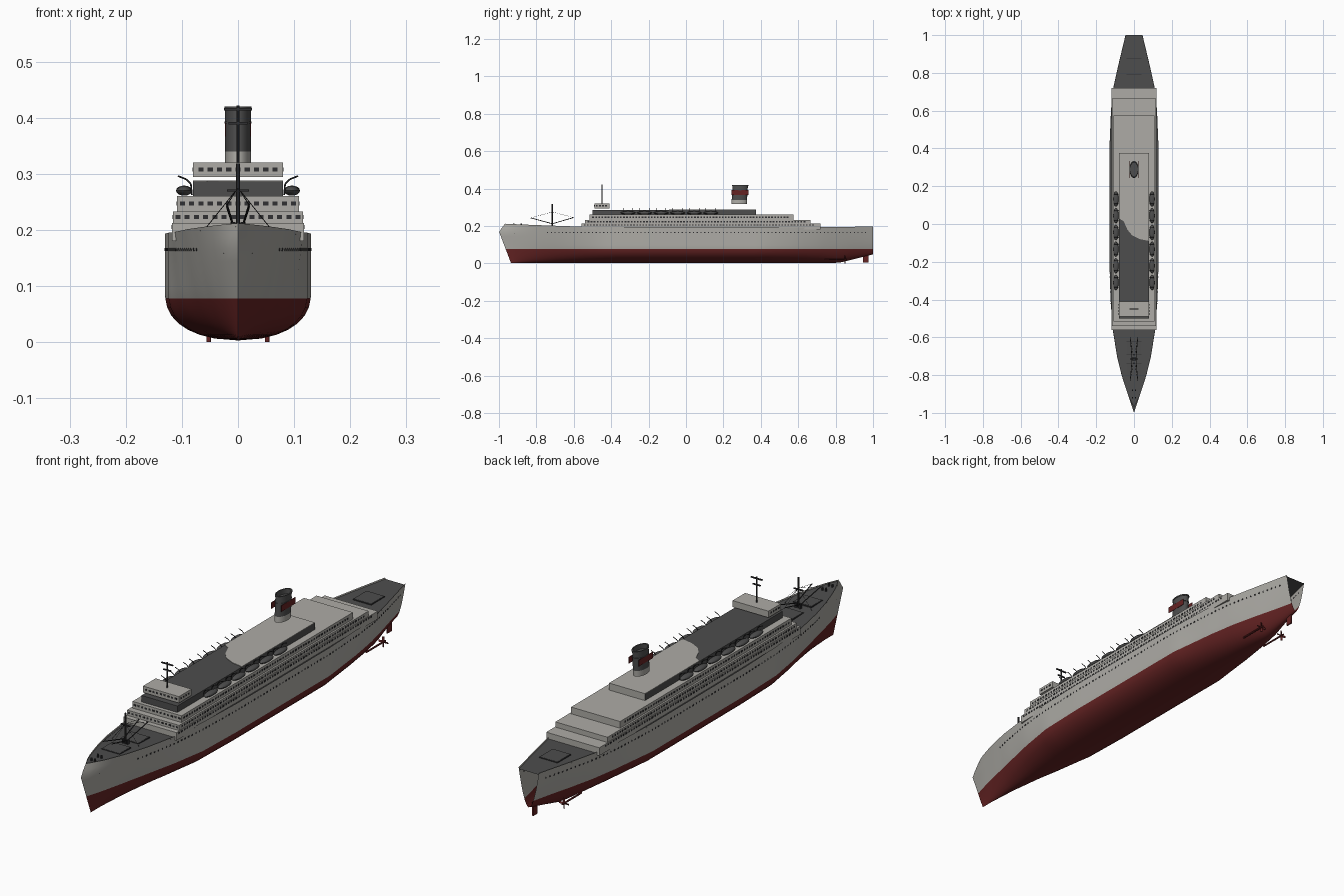
import bpy, bmesh, math
from mathutils import Vector, Matrix

cube = bpy.data.objects.get("Cube")
if cube:
    bpy.data.objects.remove(cube)


def material(name, rgb):
    m = bpy.data.materials.new(name)
    m.use_nodes = True
    m.diffuse_color = (*rgb, 1)
    m.node_tree.nodes["Principled BSDF"].inputs["Base Color"].default_value = (*rgb, 1)
    return m


LIGHT = material("light grey paint", (0.42, 0.41, 0.38))
DARK = material("dark grey", (0.075, 0.075, 0.075))
RED = material("dark red", (0.13, 0.017, 0.017))
BLACK = material("charcoal", (0.03, 0.03, 0.032))


def finish(name, bm, mats, smooth=False):
    mesh = bpy.data.meshes.new(name)
    bm.to_mesh(mesh)
    bm.free()
    for m in mats:
        mesh.materials.append(m)
    ob = bpy.data.objects.new(name, mesh)
    bpy.context.collection.objects.link(ob)
    if smooth:
        bpy.ops.object.select_all(action='DESELECT')
        ob.select_set(True)
        bpy.context.view_layer.objects.active = ob
        bpy.ops.object.shade_smooth_by_angle(angle=math.radians(40))
    return ob


def add_box(bm, x0, x1, y0, y1, z0, z1):
    m = Matrix.Translation(((x0 + x1) / 2, (y0 + y1) / 2, (z0 + z1) / 2))
    bmesh.ops.create_cube(bm, size=1, matrix=m @ Matrix.Diagonal((x1 - x0, y1 - y0, z1 - z0, 1)))


def box(name, mat, *dims):
    bm = bmesh.new()
    add_box(bm, *dims)
    return finish(name, bm, [mat])


def add_rod(bm, a, b, r, sides=6):
    a, b = Vector(a), Vector(b)
    rot = (b - a).to_track_quat('Z', 'Y').to_matrix().to_4x4()
    bmesh.ops.create_cone(bm, cap_ends=True, segments=sides, radius1=r, radius2=r,
                          depth=(b - a).length, matrix=Matrix.Translation((a + b) / 2) @ rot)


def lerp(table, v):
    for (a, p), (b, q) in zip(table, table[1:]):
        if v <= b:
            return p + (q - p) * max(0, v - a) / (b - a)
    return table[-1][1]


# Hull lines
BEAM = [(-1, 0), (-0.95, .02), (-0.9, .037), (-0.8, .066), (-0.7, .09), (-0.55, .114), (-0.4, .124),
        (-0.2, .13), (0.4, .13), (0.6, .122), (0.72, .11), (0.85, .081), (1, .045)]
SHEER = [(-1, .212), (-0.75, .203), (-0.55, .196), (0, .192), (0.6, .192), (1, .197)]
KEEL = [(-1, .003), (0.82, .003), (1, .048)]
FULLNESS = [(-1, 0), (-0.75, .3), (-0.4, 1), (0.4, 1), (0.8, .4), (1, .1)]
RAKE = [(0, .065), (.17, 0), (.212, .032)]
WATERLINE = 0.078


def half_width(y, z):
    keel, top = lerp(KEEL, y), lerp(SHEER, y)
    u = min(1, max(0, (z - keel) / (top - keel)))
    full = (1 - (1 - min(1, u / 0.45)) ** 2.4) ** (1 / 2.1)
    b = lerp(FULLNESS, y)
    return lerp(BEAM, y) * (b * full + (1 - b) * u ** 0.6)


def hull_y(y, z):
    s = max(0, min(1, (-0.75 - y) / 0.25))
    return y + s * s * lerp(RAKE, z)


bm = bmesh.new()
stations = [-1 + 2 * i / 60 for i in range(61)]
for side in (1, -1):
    rings = []
    for y in stations:
        keel, top = lerp(KEEL, y), lerp(SHEER, y)
        zs = [keel + (WATERLINE - keel) * (k / 7) ** 1.6 for k in range(7)]
        zs += [WATERLINE + (top - WATERLINE) * k / 6 for k in range(7)]
        rings.append([bm.verts.new((side * half_width(y, z), hull_y(y, z), z)) for z in zs])
    for p, q in zip(rings, rings[1:]):
        for k in range(len(p) - 1):
            quad = [p[k], q[k], q[k + 1], p[k + 1]]
            f = bm.faces.new(quad if side > 0 else quad[::-1])
            f.material_index = 1 if k < 7 else 0
bmesh.ops.remove_doubles(bm, verts=bm.verts, dist=0.0002)
finish("hull", bm, [LIGHT, RED], True)

# Main deck inside the bulwark
bm = bmesh.new()
rows = []
for y in stations:
    z = lerp(SHEER, y) - 0.006
    w = half_width(y, z)
    rows.append([bm.verts.new((s * w, hull_y(y, z), z)) for s in (-1, 1)])
for p, q in zip(rows, rows[1:]):
    bm.faces.new([p[0], p[1], q[1], q[0]])
finish("main_deck", bm, [DARK])

# Stepped superstructure: half width, front, back, bottom, top
tiers = [("promenade_deck", .118, -.56, .72, .18, .212),
         ("shelter_deck", .116, -.54, .665, .212, .233),
         ("boat_deck", .109, -.515, .575, .233, .26),
         ("bridge", .08, -.49, -.41, .294, .32)]
for name, w, y0, y1, z0, z1 in tiers:
    box(name, LIGHT, -w, w, y0, y1, z0, z1)
house = box("upper_deckhouse", DARK, -.08, .08, -.5, .375, .26, .286)
house.data.materials.append(LIGHT)
for f in house.data.polygons:
    f.material_index = 1 if f.normal.y > 0.5 else 0

# Pale roof with a wavy front edge
bm = bmesh.new()
outline = [(.08, .375), (-.08, .375), (-.08, .03), (-.055, .015), (-.035, -.03),
           (-.01, -.06), (.03, -.08), (.08, -.09)]
roof = bm.faces.new([bm.verts.new((x, y, .286)) for x, y in outline])
up = bmesh.ops.extrude_face_region(bm, geom=[roof])
bmesh.ops.translate(bm, vec=(0, 0, .002), verts=[v for v in up["geom"] if isinstance(v, bmesh.types.BMVert)])
bmesh.ops.recalc_face_normals(bm, faces=bm.faces)
finish("pale_roof", bm, [LIGHT])

# Windows along the tiers and bridge
bm = bmesh.new()
for w, y0, y1, z in [(.118, -.55, .7, .205), (.116, -.53, .65, .223),
                     (.109, -.505, .565, .247), (.08, -.485, -.415, .308)]:
    step = 0.0165
    for i in range(int((y1 - y0) / step)):
        y = y0 + (i + .5) * step
        for s in (-1, 1):
            add_box(bm, s * w - .0008, s * w + .0008, y - .0045, y + .0045, z - .0035, z + .0035)
for w, y, z in [(.116, -.54, .223), (.109, -.515, .247), (.08, -.49, .308)]:
    n = int(2 * w / .0165)
    for i in range(n):
        x = (i + .5 - n / 2) * .0165
        add_box(bm, x - .0045, x + .0045, y - .0008, y + .0008, z - .0035, z + .0035)
finish("windows", bm, [BLACK])

# Portholes follow the hull side
bm = bmesh.new()
for i in range(86):
    y = -0.74 + i * 0.02
    w = half_width(y, .165)
    for s in (-1, 1):
        add_box(bm, s * w - .001, s * w + .001, y - .003, y + .003, .162, .168)
finish("portholes", bm, [BLACK])

# Funnel: raked oval with a hollow top and red side plates
bm = bmesh.new()
profile = [(.317, 1), (.34, 1), (.39, 1), (.39, 1.04), (.393, 1.04), (.393, 1), (.415, 1),
           (.415, 1.06), (.42, 1.06), (.42, .9), (.4, .9)]
rings = []
for z, r in profile:
    shift = .284 + (z - .317) * .06
    rings.append([bm.verts.new((.023 * r * math.cos(a), shift + .041 * r * math.sin(a), z))
                  for a in (math.tau * i / 32 for i in range(32))])
for k, (p, q) in enumerate(zip(rings, rings[1:])):
    for i in range(32):
        j = (i + 1) % 32
        bm.faces.new([p[i], p[j], q[j], q[i]]).material_index = 1 if k == 0 else 0
bm.faces.new(rings[-1])
bm.faces.new(rings[0][::-1]).material_index = 1
finish("funnel", bm, [DARK, LIGHT], True)
for s, label in ((1, "left"), (-1, "right")):
    box("funnel_plate_" + label, RED, s * .0225 - .001, s * .0225 + .001, .243, .333, .366, .391)

# Lifeboats and davits
for s, label in ((1, "left"), (-1, "right")):
    boats, davits = bmesh.new(), bmesh.new()
    for i in range(6):
        y = -.31 + i * .0885
        m = Matrix.Translation((s * .096, y, .27)) @ Matrix.Diagonal((.0145, .04, .009, 1))
        bmesh.ops.create_uvsphere(boats, u_segments=16, v_segments=8, radius=1, matrix=m)
        for dy in (-.026, .026):
            path = [(.082, .262), (.084, .282), (.092, .29), (.107, .296)]
            for a, b in zip(path, path[1:]):
                add_rod(davits, (s * a[0], y + dy, a[1]), (s * b[0], y + dy, b[1]), .0015)
    finish("lifeboats_" + label, boats, [DARK], True)
    finish("davits_" + label, davits, [BLACK])

# Signal mast above the bridge
bm = bmesh.new()
add_rod(bm, (0, -.45, .318), (0, -.45, .422), .003, 8)
for z, w in ((.415, .025), (.39, .017)):
    add_box(bm, -w, w, -.453, -.447, z - .002, z + .002)
finish("signal_mast", bm, [BLACK])

# Foremast with cargo booms and stays
bm = bmesh.new()
add_rod(bm, (0, -.715, .19), (0, -.715, .318), .004, 8)
add_box(bm, -.02, .02, -.718, -.712, .268, .272)
for s in (-1, 1):
    add_rod(bm, (s * .01, -.715, .212), (s * .02, -.83, .243), .002)
    add_rod(bm, (s * .01, -.715, .212), (s * .02, -.6, .245), .002)
    add_rod(bm, (0, -.715, .275), (s * .06, -.715, .2), .0008, 4)
    add_rod(bm, (0, -.715, .275), (s * .02, -.83, .243), .0006, 4)
    add_rod(bm, (0, -.715, .275), (s * .02, -.6, .245), .0006, 4)
    add_box(bm, s * .01 - .003, s * .01 + .003, -.72, -.71, .19, .214)
finish("foremast", bm, [BLACK])

# Cargo hatches with raised edges
for name, y0, y1 in (("fore_hatch", -.81, -.74), ("second_hatch", -.69, -.62), ("aft_hatch", .79, .875)):
    z = lerp(SHEER, (y0 + y1) / 2) - .008
    box(name + "_edge", BLACK, -.041, .041, y0 - .001, y1 + .001, z, z + .005)
    box(name, DARK, -.039, .039, y0 + .001, y1 - .001, z, z + .006)

# Bow winches and anchors
bm = bmesh.new()
for s in (-1, 1):
    for y in (-.92, -.88):
        add_rod(bm, (s * .008, y, .2), (s * .008, y, .214), .004, 10)
    w = half_width(-.93, .172)
    add_box(bm, s * w - .002, s * w + .002, -.912, -.908, .158, .186)
    add_box(bm, s * w - .002, s * w + .002, -.92, -.9, .158, .163)
finish("winches_and_anchors", bm, [BLACK])

# Rudder, shafts and propellers
box("rudder", RED, -.003, .003, .947, .975, .004, .06)
for s, label in ((1, "left"), (-1, "right")):
    bm = bmesh.new()
    hub = Vector((s * .052, .85, .021))
    add_rod(bm, hub - Vector((0, .11, 0)), hub + Vector((0, .012, 0)), .0035, 10)
    for k in range(4):
        m = (Matrix.Translation(hub) @ Matrix.Rotation(k * math.pi / 2, 4, 'Y')
             @ Matrix.Translation((0, 0, .011)) @ Matrix.Rotation(.5, 4, 'Z')
             @ Matrix.Diagonal((.008, .002, .02, 1)))
        bmesh.ops.create_cube(bm, size=1, matrix=m)
    finish("propeller_" + label, bm, [RED])
